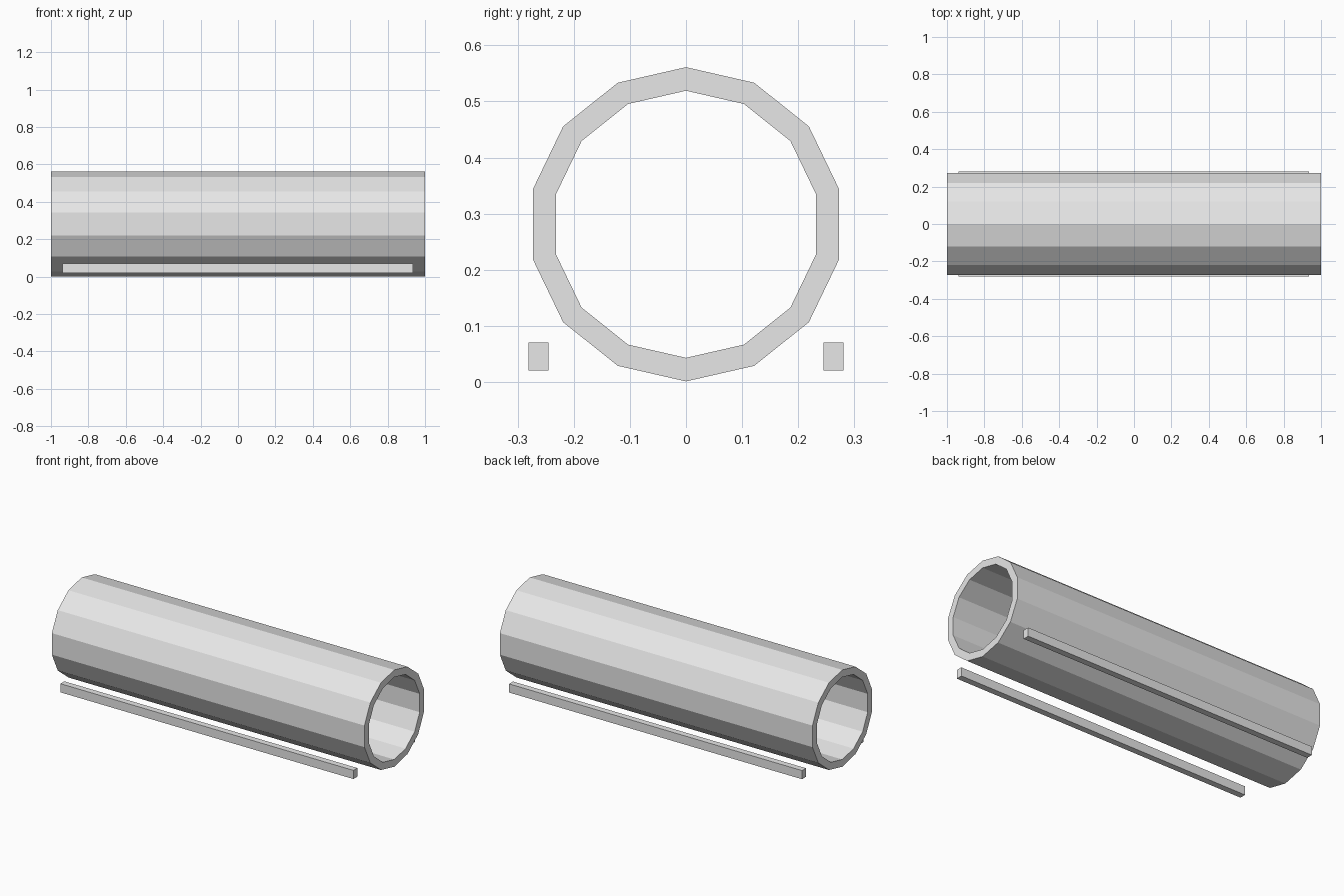
import bpy
import bmesh
from math import pi, sin, cos

if "Cube" in bpy.data.objects:
    bpy.data.objects.remove(bpy.data.objects["Cube"], do_unlink=True)

SIDES = 14
OUTER, INNER = 0.28, 0.238
CENTRE_Z = 0.281

grey = bpy.data.materials.new("light_grey")
grey.use_nodes = True
colour = (0.8, 0.8, 0.8, 1)
grey.diffuse_color = colour
grey.node_tree.nodes["Principled BSDF"].inputs["Base Color"].default_value = colour


def add_object(name, bm):
    bmesh.ops.recalc_face_normals(bm, faces=bm.faces)
    mesh = bpy.data.meshes.new(name)
    bm.to_mesh(mesh)
    bm.free()
    mesh.materials.append(grey)
    obj = bpy.data.objects.new(name, mesh)
    bpy.context.collection.objects.link(obj)
    return obj


def ring(bm, x, radius):
    steps = [2 * pi * i / SIDES for i in range(SIDES)]
    return [bm.verts.new((x, radius * sin(a), CENTRE_Z + radius * cos(a))) for a in steps]


# Hollow faceted tube, open at both ends
bm = bmesh.new()
loops = [ring(bm, -1, OUTER), ring(bm, 1, OUTER), ring(bm, 1, INNER), ring(bm, -1, INNER)]
for a, b in zip(loops, loops[1:] + loops[:1]):
    for i in range(SIDES):
        j = (i + 1) % SIDES
        bm.faces.new((a[i], a[j], b[j], b[i]))
add_object("tube", bm)

# Slim rails lying along both lower sides
for name, side in (("front_rail", -1), ("back_rail", 1)):
    bm = bmesh.new()
    bmesh.ops.create_cube(bm, size=1)
    bmesh.ops.scale(bm, vec=(1.874, 0.036, 0.05), verts=bm.verts)
    bmesh.ops.translate(bm, vec=(-0.002, side * 0.263, 0.045), verts=bm.verts)
    add_object(name, bm)
